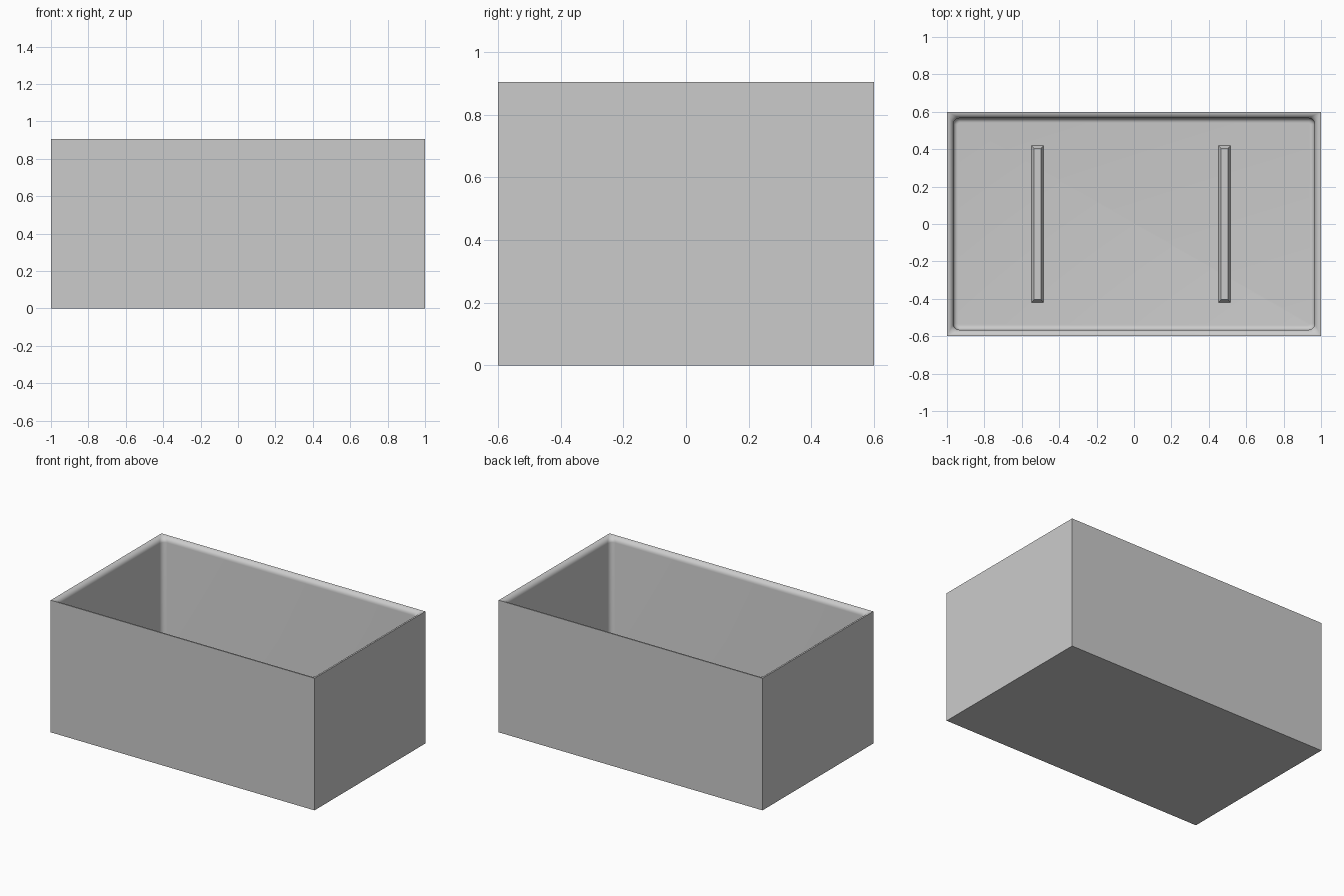
import bpy, bmesh, math
from mathutils import Vector

cube = bpy.data.objects.get("Cube")
if cube:
    bpy.data.objects.remove(cube, do_unlink=True)

HALF_X, HALF_Y, HEIGHT = 1.0, 0.6, 0.905
WALL, FLOOR, FILLET, STEPS = 0.034, 0.035, 0.025, 6

grey = bpy.data.materials.new("light grey")
grey.use_nodes = True
colour = (0.6, 0.6, 0.6, 1)
grey.diffuse_color = colour
grey.node_tree.nodes["Principled BSDF"].inputs["Base Color"].default_value = colour


def finish(name, bm):
    bmesh.ops.remove_doubles(bm, verts=bm.verts, dist=0.0001)
    bmesh.ops.recalc_face_normals(bm, faces=bm.faces)
    mesh = bpy.data.meshes.new(name)
    bm.to_mesh(mesh)
    bm.free()
    mesh.materials.append(grey)
    obj = bpy.data.objects.new(name, mesh)
    bpy.context.collection.objects.link(obj)
    return obj


def ring(bm, inset, radius, z):
    """Rounded rectangle, inset from the outside of the box."""
    verts = []
    for quarter, (sx, sy) in enumerate(((1, 1), (-1, 1), (-1, -1), (1, -1))):
        cx = sx * (HALF_X - inset - radius)
        cy = sy * (HALF_Y - inset - radius)
        for i in range(STEPS + 1):
            a = (quarter + i / STEPS) * math.pi / 2
            verts.append(bm.verts.new((cx + radius * math.cos(a),
                                       cy + radius * math.sin(a), z)))
    return verts


# Open box: sharp outside, rounded rim, walls, filleted floor
profile = [(0, 0, 0)]
for i in range(STEPS + 1):
    a = i / STEPS * math.pi / 2
    d = WALL * math.sin(a)
    profile.append((d, d, HEIGHT - WALL * (1 - math.cos(a))))
for i in range(STEPS + 1):
    a = i / STEPS * math.pi / 2
    d = FILLET * (1 - math.cos(a))
    profile.append((WALL + d, WALL - d, FLOOR + FILLET * (1 - math.sin(a))))

bm = bmesh.new()
rings = [ring(bm, *p) for p in profile]
for low, high in zip(rings, rings[1:]):
    for i in range(len(low)):
        j = (i + 1) % len(low)
        bm.faces.new((low[i], low[j], high[j], high[i]))
bm.faces.new(rings[0])
bm.faces.new(rings[-1])
box = finish("open_box", bm)

bpy.ops.object.select_all(action="DESELECT")
box.select_set(True)
bpy.context.view_layer.objects.active = box
bpy.ops.object.shade_smooth_by_angle(angle=math.radians(30))

# Two low floor ridges with sloping sides and ends
for side, x in (("right", -0.516), ("left", 0.484)):
    bm = bmesh.new()
    bmesh.ops.create_cube(bm, size=2)
    for v in bm.verts:
        top = v.co.z > 0
        v.co = Vector((x + v.co.x * (0.018 if top else 0.034),
                       v.co.y * (0.405 if top else 0.42),
                       FLOOR + (0.025 if top else -0.002)))
    finish(side + "_floor_ridge", bm)
